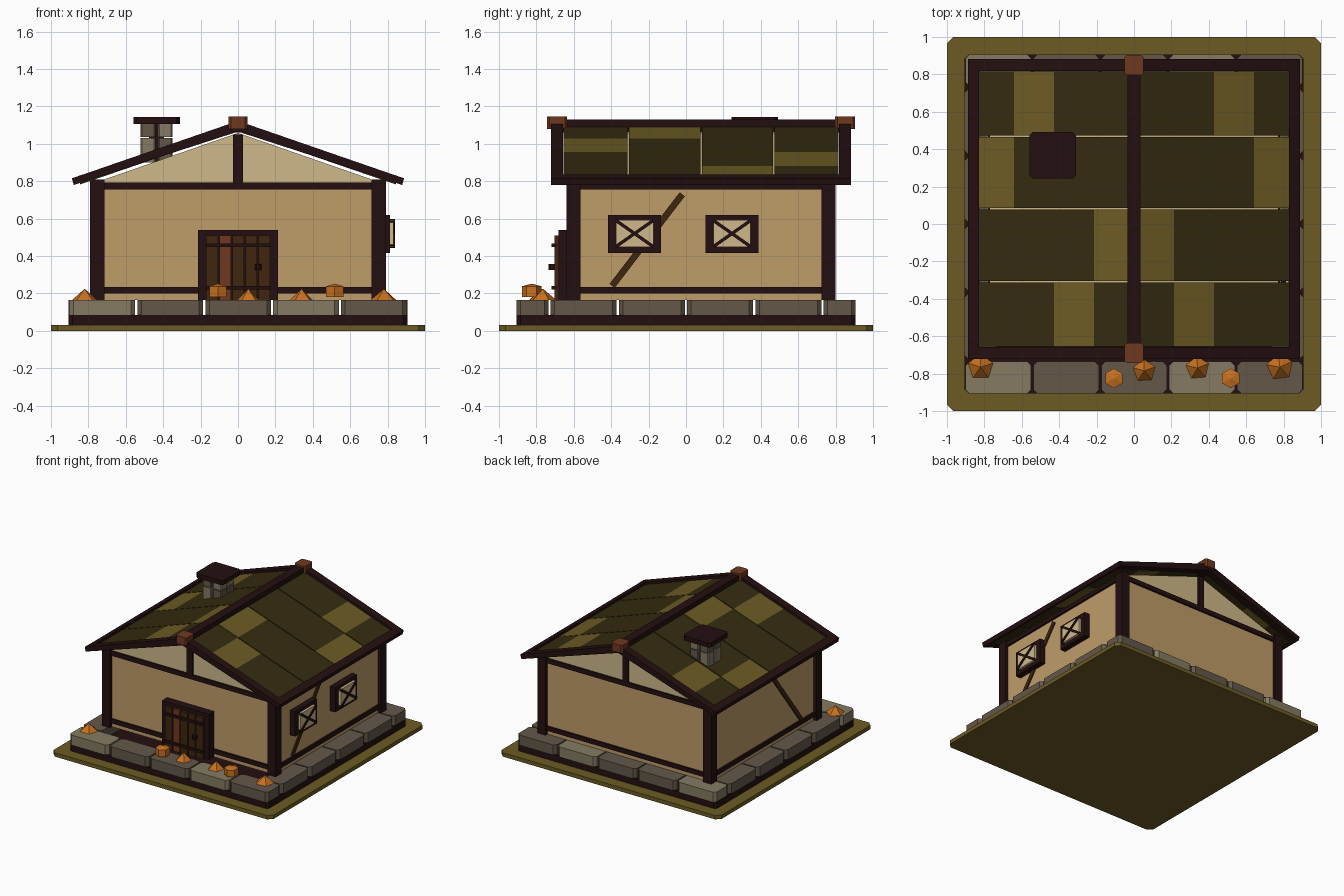
import bpy, bmesh, math
from mathutils import Matrix

if "Cube" in bpy.data.objects:
    bpy.data.objects.remove(bpy.data.objects["Cube"])


def material(name, hexcol):
    m = bpy.data.materials.new(name)
    c = [int(hexcol[i:i + 2], 16) / 255 for i in (0, 2, 4)]
    m.diffuse_color = [v / 12.92 if v <= 0.04045 else ((v + 0.055) / 1.055) ** 2.4 for v in c] + [1]
    m.use_nodes = True
    m.node_tree.nodes["Principled BSDF"].inputs["Base Color"].default_value = m.diffuse_color
    return m


MOSS = material("moss olive", "6C5B24")
THATCH = material("dark olive", "342B10")
TIMBER = material("dark timber", "240F10")
STONE_L = material("light stone", "857B63")
STONE_D = material("dark stone", "635849")
PLASTER = material("plaster", "BF9C69")
PALE = material("pale plaster", "CEB989")
BROWN = material("brown wood", "40260F")
RUST = material("red brown wood", "70391F")
ORANGE = material("orange", "C8711F")


def add(name, bm, mat):
    bmesh.ops.recalc_face_normals(bm, faces=bm.faces[:])
    me = bpy.data.meshes.new(name)
    bm.to_mesh(me)
    bm.free()
    me.materials.append(mat)
    ob = bpy.data.objects.new(name, me)
    bpy.context.collection.objects.link(ob)
    return ob


def prism(name, pts, axis, a, b, mat):
    """Extrude a 2D outline along an axis from a to b."""
    place = {'x': lambda p, h: (h, p[0], p[1]),
             'y': lambda p, h: (p[0], h, p[1]),
             'z': lambda p, h: (p[0], p[1], h)}[axis]
    bm = bmesh.new()
    lo = [bm.verts.new(place(p, a)) for p in pts]
    hi = [bm.verts.new(place(p, b)) for p in pts]
    bm.faces.new(lo)
    bm.faces.new(hi)
    n = len(pts)
    for i in range(n):
        bm.faces.new((lo[i], lo[(i + 1) % n], hi[(i + 1) % n], hi[i]))
    return add(name, bm, mat)


def box(name, x, y, z, mat, ch=0):
    """Box from (min, max) ranges, optionally with chamfered upright edges."""
    (x0, x1), (y0, y1) = x, y
    if ch:
        pts = [(x0 + ch, y0), (x1 - ch, y0), (x1, y0 + ch), (x1, y1 - ch),
               (x1 - ch, y1), (x0 + ch, y1), (x0, y1 - ch), (x0, y0 + ch)]
    else:
        pts = [(x0, y0), (x1, y0), (x1, y1), (x0, y1)]
    return prism(name, pts, 'z', z[0], z[1], mat)


def bar(name, p, q, w, x0, x1, mat):
    """Slanted bar in the y-z plane between p and q."""
    dy, dz = q[0] - p[0], q[1] - p[1]
    k = w / 2 / math.hypot(dy, dz)
    ny, nz = -dz * k, dy * k
    pts = [(p[0] + ny, p[1] + nz), (q[0] + ny, q[1] + nz),
           (q[0] - ny, q[1] - nz), (p[0] - ny, p[1] - nz)]
    return prism(name, pts, 'x', x0, x1, mat)


def span(s, a, b):
    return (min(s * a, s * b), max(s * a, s * b))


# Ground plate and plinth
box("base_plate", (-1, 1), (-1, 1), (0, 0.032), MOSS, 0.035)
box("plinth", (-0.905, 0.905), (-0.905, 0.905), (0.032, 0.085), TIMBER, 0.02)

# Foundation stones: five along front and back, four along each side
G, P = 0.006, 0.363
for y0, y1, nm in ((-0.907, -0.735, "front"), (0.735, 0.907, "back")):
    for i in range(5):
        x0 = -0.907 + i * P
        box(f"{nm}_stone", (x0 + G, x0 + P - G), (y0, y1), (0.085, 0.165),
            STONE_D if i % 3 else STONE_L, 0.022)
for s in (-1, 1):
    for j in range(4):
        y0 = -0.73 + j * 0.365
        box("side_stone", span(s, 0.735, 0.907), (y0 + G, y0 + 0.365 - G),
            (0.085, 0.165), STONE_D, 0.022)

# Walls and gable block
YF, YB = -0.615, 0.775
box("walls", (-0.765, 0.765), (YF, YB), (0.165, 0.79), PLASTER)
prism("gable", [(-0.785, 0.785), (0.785, 0.785), (0, 1.058)], 'y', YF, YB, PALE)

# Timber frame
for s in (-1, 1):
    for y in ((-0.64, -0.565), (0.725, 0.8)):
        box("corner_post", span(s, 0.715, 0.79), y, (0.165, 0.81), TIMBER)
    for z, nm in (((0.2, 0.235), "sill"), ((0.755, 0.79), "top_plate")):
        box(f"side_{nm}", span(s, 0.74, 0.78), (-0.6, 0.76), z, TIMBER)
    bar("diagonal_brace", (-0.395, 0.24), (-0.02, 0.73), 0.035, s * 0.75, s * 0.775, BROWN)
for y in ((-0.63, -0.59), (0.75, 0.79)):
    box("end_sill", (-0.75, 0.75), y, (0.2, 0.235), TIMBER)
    box("end_top_plate", (-0.78, 0.78), y, (0.755, 0.792), TIMBER)
    box("king_post", (-0.026, 0.026), y, (0.79, 1.05), TIMBER)

# Windows on the right wall
for yc in (-0.275, 0.246):
    box("window_frame", (0.76, 0.812), (yc - 0.142, yc + 0.142), (0.417, 0.62), TIMBER)
    box("window_panel", (0.81, 0.832), (yc - 0.1, yc + 0.1), (0.447, 0.593), PALE)
    for s in (-1, 1):
        bar("window_cross", (yc - 0.1, 0.52 - s * 0.07), (yc + 0.1, 0.52 + s * 0.07),
            0.018, 0.81, 0.84, TIMBER)

# Door
box("door_frame", (-0.214, 0.214), (-0.682, -0.6), (0.165, 0.54), TIMBER)
for i in range(5):
    x0 = -0.174 + i * 0.07
    box("door_plank", (x0 + 0.004, x0 + 0.066), (-0.702, -0.67), (0.165, 0.51),
        RUST if i == 1 else BROWN)
for z in (0.23, 0.457):
    box("door_strap", (-0.172, 0.174), (-0.718, -0.69), (z - 0.01, z + 0.01), TIMBER)
box("door_knob", (0.09, 0.125), (-0.735, -0.69), (0.325, 0.358), TIMBER, 0.01)

# Roof tiles: four rows along y, four cells down each slope, one mossy cell per row
ROWS = (-0.66, -0.308, 0.082, 0.468, 0.82)
MOSSY = (1, 0, 3, 2)
W = 0.214


def roof_z(x):
    return 1.102 - 0.343 * x


for s in (-1, 1):
    for j in range(4):
        for k in range(4):
            a, b = k * W, min((k + 1) * W, 0.845)
            pts = [(s * a, roof_z(a)), (s * b, roof_z(b)),
                   (s * b, roof_z(b) - 0.03), (s * a, roof_z(a) - 0.03)]
            prism("roof_tile", pts, 'y', ROWS[j] + 0.004, ROWS[j + 1] - 0.004,
                  MOSS if k == MOSSY[j] else THATCH)
    # Eave beam
    prism("eave_beam", [(s * 0.83, 0.836), (s * 0.887, 0.815), (s * 0.878, 0.78),
                        (s * 0.825, 0.797)], 'y', -0.70, 0.86, TIMBER)

# Barge boards, ridge beam and ridge caps
for y0, y1 in ((-0.722, -0.657), (0.818, 0.883)):
    prism("barge_board", [(0, 1.122), (0.888, 0.815), (0.878, 0.78), (0, 1.065),
                          (-0.878, 0.78), (-0.888, 0.815)], 'y', y0, y1, TIMBER)
box("ridge_beam", (-0.036, 0.036), (-0.7, 0.86), (1.06, 1.13), TIMBER)
for y in ((-0.743, -0.636), (0.797, 0.904)):
    box("ridge_cap", (-0.05, 0.05), y, (1.08, 1.145), RUST, 0.012)

# Chimney
CX, CY = -0.435, 0.367
for iz, z in enumerate(((0.9, 1.03), (1.037, 1.105))):
    for ix in (0, 1):
        for iy in (0, 1):
            box("chimney_stone", span(1, CX + (ix * 2 - 1) * 0.006, CX + (ix * 2 - 1) * 0.086),
                span(1, CY + (iy * 2 - 1) * 0.006, CY + (iy * 2 - 1) * 0.086),
                z, STONE_D if (ix + iz) % 2 else STONE_L, 0.008)
box("chimney_core", (CX - 0.04, CX + 0.04), (CY - 0.04, CY + 0.04), (0.9, 1.11), TIMBER)
box("chimney_cap", (CX - 0.124, CX + 0.124), (CY - 0.124, CY + 0.124), (1.105, 1.142), TIMBER, 0.018)

# Leaf piles (five-sided cones) and gourds (six-sided) on the front stones
for i, (x, y, r) in enumerate(((-0.82, -0.765, 0.07), (0.055, -0.785, 0.062),
                               (0.34, -0.77, 0.064), (0.78, -0.765, 0.072))):
    bm = bmesh.new()
    bmesh.ops.create_cone(bm, cap_ends=True, segments=5, radius1=r, radius2=0, depth=0.06,
                          matrix=Matrix.Translation((x, y, 0.195)) @ Matrix.Rotation(i * 1.3, 4, 'Z'))
    add("leaf_pile", bm, ORANGE)
for x, y in ((-0.107, -0.825), (0.517, -0.825)):
    bm = bmesh.new()
    for z, d, r2 in ((0.21, 0.056, 0.053), (0.245, 0.014, 0.0)):
        bmesh.ops.create_cone(bm, cap_ends=True, segments=6, radius1=0.053, radius2=r2, depth=d,
                              matrix=Matrix.Translation((x, y, z)))
    add("gourd", bm, ORANGE)
